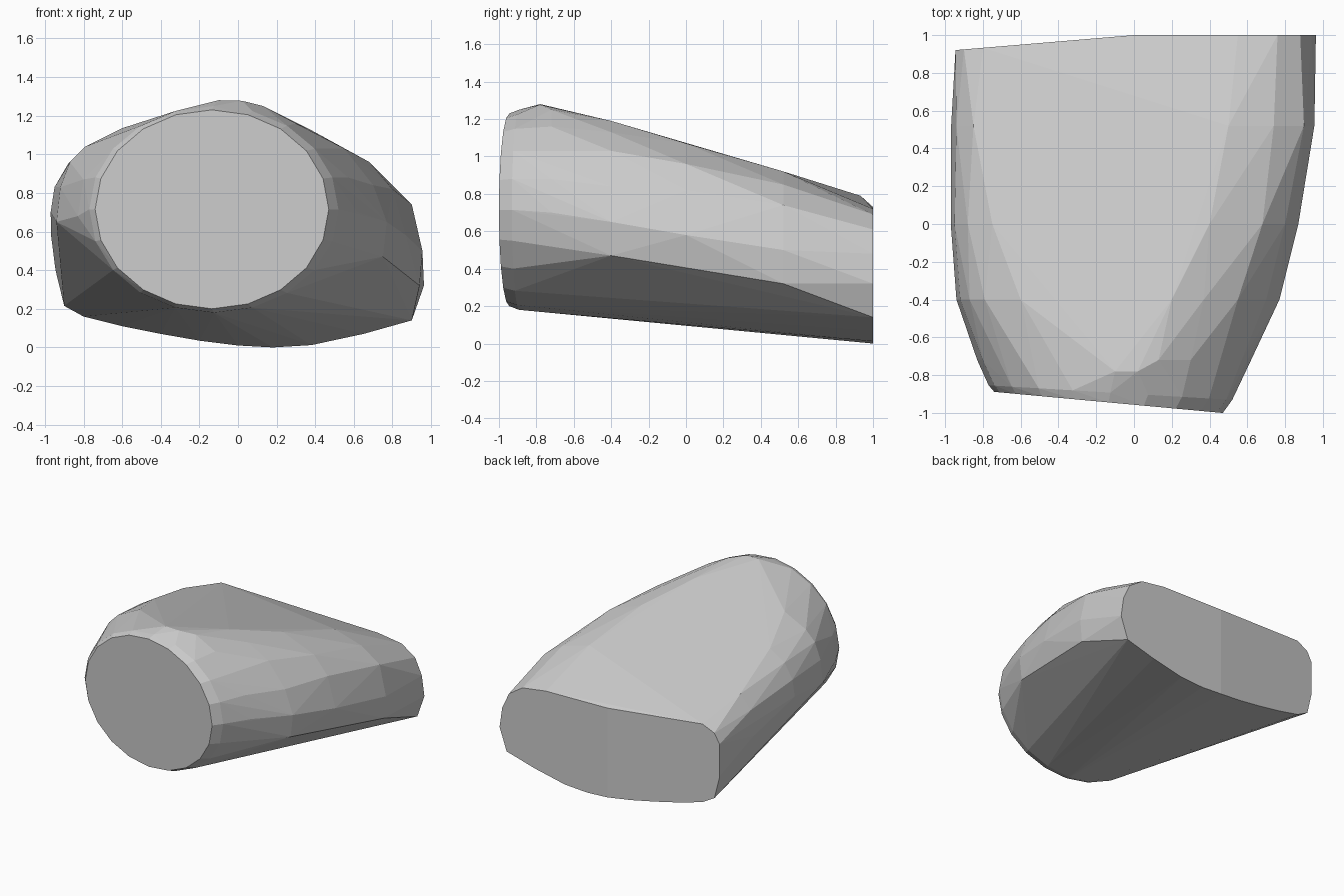
import bpy, bmesh, math


def ring(cx, cz, rx, rz, y0, slope, n=20):
    """Ellipse lying on the slightly turned front plane."""
    pts = []
    for i in range(n):
        a = math.tau * i / n
        x = cx + rx * math.cos(a)
        pts.append((x, y0 + slope * x, cz + rz * math.sin(a)))
    return pts


def section(y, profile):
    return [(x, y, z) for x, z in profile]


points = []

# blunt front face and its rounded rim
points += ring(-0.135, 0.715, 0.605, 0.515, -0.957, -0.0924)
points += ring(-0.125, 0.715, 0.645, 0.535, -0.90, -0.06)

# swelling body, front to back
points += section(-0.78, [(-0.1, 1.28), (0.02, 1.277)])
points += section(-0.72, [
    (-0.83, 0.68), (-0.80, 0.87), (-0.71, 1.01), (-0.55, 1.12), (-0.27, 1.23),
    (0.13, 1.25), (0.30, 1.16), (0.45, 1.03), (0.57, 0.88), (0.62, 0.70), (0.55, 0.46)])
points += section(-0.40, [
    (-0.94, 0.65), (-0.92, 0.83), (-0.87, 0.96), (-0.79, 1.04), (-0.60, 1.135),
    (0.20, 1.19), (0.37, 1.13), (0.55, 1.03), (0.70, 0.84), (0.77, 0.65), (0.75, 0.47)])
points += section(0.0, [
    (-0.97, 0.70), (-0.95, 0.83), (-0.88, 0.95), (-0.75, 1.03),
    (0.40, 1.07), (0.68, 0.96), (0.80, 0.82), (0.87, 0.58)])
points += section(0.52, [
    (-0.968, 0.58), (-0.94, 0.78), (-0.85, 0.89), (0.50, 0.92),
    (0.74, 0.85), (0.90, 0.74), (0.955, 0.50), (0.94, 0.32)])

# back face, bent along its middle
back = [(0.0, 0.73), (0.55, 0.72), (0.76, 0.69), (0.88, 0.61), (0.94, 0.48),
        (0.963, 0.32), (0.90, 0.14), (0.65, 0.07), (0.38, 0.012), (0.18, 0.0), (0.0, 0.01),
        (-0.2, 0.035), (-0.4, 0.07), (-0.6, 0.11), (-0.8, 0.16), (-0.90, 0.215),
        (-0.945, 0.40), (-0.945, 0.66), (-0.90, 0.74), (-0.80, 0.79)]
points += [(x, 1.0 + 0.084 * min(x, 0.0), z) for x, z in back]

# wrap one faceted skin round all the sections
bm = bmesh.new()
for p in points:
    bm.verts.new(p)
hull = bmesh.ops.convex_hull(bm, input=bm.verts[:])
loose = [v for v in bm.verts if not v.link_faces]
bmesh.ops.delete(bm, geom=loose, context='VERTS')
bmesh.ops.dissolve_limit(bm, angle_limit=math.radians(1.0),
                         verts=bm.verts[:], edges=bm.edges[:])
bmesh.ops.recalc_face_normals(bm, faces=bm.faces[:])

mesh = bpy.data.meshes.new("faceted_body")
bm.to_mesh(mesh)
bm.free()
body = bpy.data.objects.new("faceted_body", mesh)
bpy.context.collection.objects.link(body)
